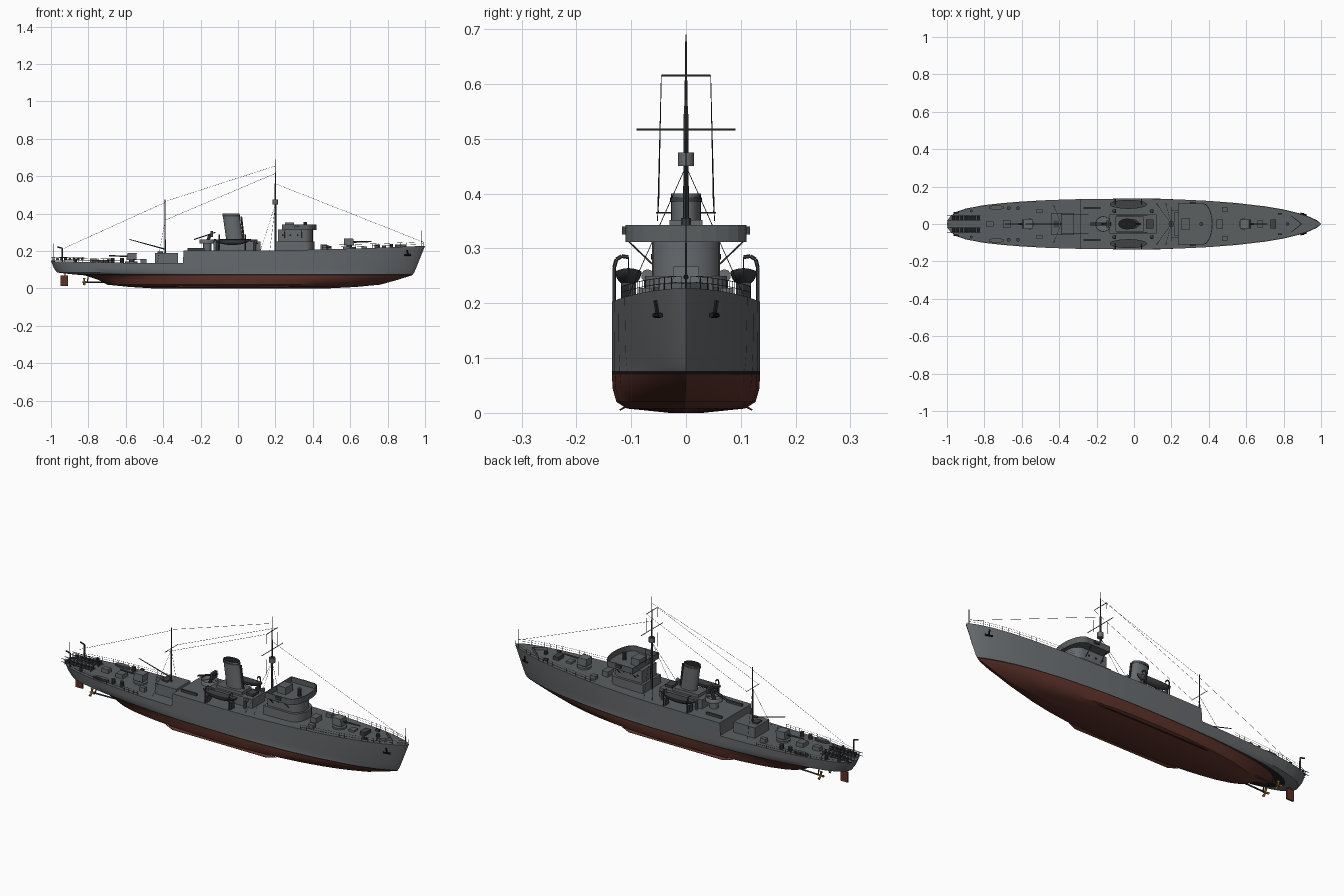
import bpy, bmesh, math
from mathutils import Vector, Matrix

if "Cube" in bpy.data.objects:
    bpy.data.objects.remove(bpy.data.objects["Cube"])

def material(name, r, g, b):
    m = bpy.data.materials.new(name)
    m.use_nodes = True
    m.diffuse_color = (r, g, b, 1)
    m.node_tree.nodes["Principled BSDF"].inputs["Base Color"].default_value = (r, g, b, 1)
    return m

GREY = material("hull grey", .135, .145, .155)
DECK = material("deck grey", .105, .115, .12)
RED = material("bottom red", .11, .032, .022)
BLACK = material("black", .012, .012, .013)
DARK = material("dark fittings", .05, .054, .058)
BRASS = material("brass", .42, .22, .05)

def finish(name, bm, mats, smooth=False):
    bmesh.ops.recalc_face_normals(bm, faces=bm.faces[:])
    me = bpy.data.meshes.new(name)
    bm.to_mesh(me)
    bm.free()
    for m in mats:
        me.materials.append(m)
    ob = bpy.data.objects.new(name, me)
    bpy.context.collection.objects.link(ob)
    if smooth:
        bpy.ops.object.select_all(action='DESELECT')
        ob.select_set(True)
        bpy.context.view_layer.objects.active = ob
        bpy.ops.object.shade_smooth_by_angle(angle=math.radians(35))
    return ob

def prism(name, outline, z0, z1, mat=GREY, top=DECK, dx=0, scale=1, open_top=False, smooth=False):
    """Extruded plan outline; dx rakes the top and scale tapers it."""
    bm = bmesh.new()
    cx = sum(p[0] for p in outline) / len(outline)
    cy = sum(p[1] for p in outline) / len(outline)
    lo = [bm.verts.new((x, y, z0)) for x, y in outline]
    hi = [bm.verts.new((cx + (x - cx) * scale + dx, cy + (y - cy) * scale, z1)) for x, y in outline]
    n = len(lo)
    bm.faces.new(lo)
    for i in range(n):
        bm.faces.new((lo[i], lo[(i + 1) % n], hi[(i + 1) % n], hi[i]))
    if not open_top:
        bm.faces.new(hi).material_index = 1
    ob = finish(name, bm, [mat, top], smooth)
    if open_top:
        mod = ob.modifiers.new("thickness", 'SOLIDIFY')
        mod.thickness = .004
    return ob

def rect(x0, x1, w, cy=0):
    return [(x0, cy - w), (x1, cy - w), (x1, cy + w), (x0, cy + w)]

def oval(cx, cy, rx, ry, n=20):
    return [(cx + rx * math.cos(math.tau * i / n), cy + ry * math.sin(math.tau * i / n)) for i in range(n)]

def round_front(x0, x1, w, r, n=12):
    arc = [(x1 - r + r * math.cos(a), w * math.sin(a))
           for a in (math.pi * (i / n - .5) for i in range(n + 1))]
    return [(x0, -w)] + arc + [(x0, w)]

def rods(name, segments, r, mat=DARK, r2=None, sides=6):
    """One object made of straight rods between pairs of points."""
    bm = bmesh.new()
    for a, b in segments:
        a, b = Vector(a), Vector(b)
        d = b - a
        mtx = Matrix.Translation((a + b) / 2) @ d.to_track_quat('Z', 'Y').to_matrix().to_4x4()
        bmesh.ops.create_cone(bm, cap_ends=True, segments=sides, radius1=r,
                              radius2=r if r2 is None else r2, depth=d.length, matrix=mtx)
    return finish(name, bm, [mat], sides > 6)

def path(*pts):
    return list(zip(pts, pts[1:]))

# Hull plan curve: station and fraction of full half breadth
PLAN = [(-1, 0), (-.995, .17), (-.98, .32), (-.95, .48), (-.9, .61), (-.8, .75), (-.7, .83), (-.6, .89),
        (-.45, .95), (-.29, .985), (-.1, 1), (.1, 1), (.25, .97), (.4, .915), (.55, .83), (.7, .7),
        (.8, .575), (.88, .43), (.94, .28), (.975, .16), (.992, .07), (1, 0)]
STEP = -.29

def half_breadth(x):
    for (a, fa), (b, fb) in path(*PLAN):
        if a <= x <= b:
            return .135 * (fa + (fb - fa) * (x - a) / (b - a))
    return 0

def deck(x, fore=None):
    fore = x > STEP if fore is None else fore
    if fore:
        return .203 + .025 * max(0, (x - .1) / .9) ** 1.6
    return .135 + .011 * ((STEP - x) / .71) ** 2

# Hull levels: height, stern x, bow x, half breadth, fineness
LEVELS = [(None, -1, 1, .135, 1), (.11, -.985, .953, .135, 1.1), (.085, -.968, .942, .135, 1.2),
          (.076, -.89, .936, .135, 1.25), (.07, -.82, .93, .135, 1.3), (.045, -.745, .85, .134, 1.4),
          (.02, -.70, .76, .127, 1.5), (.008, -.58, .63, .108, 1.6), (0, -.45, .48, .03, 1.7)]
stations = []
for s, f in PLAN:
    stations += [(s, f, False), (s, f, True)] if s == STEP else [(s, f, s > STEP)]
bm = bmesh.new()
grid = []
for s, f, fore in stations:
    col = []
    for z, xs, xb, w, e in LEVELS:
        x = xs + (s + 1) / 2 * (xb - xs)
        z = deck(s, fore) if z is None else z
        col.append([bm.verts.new((x, side * w * f ** e, z)) for side in (-1, 1)])
    grid.append(col)
for a, b in path(*grid):
    for j in range(len(LEVELS) - 1):
        for k in (0, 1):
            face = bm.faces.new((a[j][k], b[j][k], b[j + 1][k], a[j + 1][k]))
            face.material_index = 0 if j < 3 else 2 if j == 3 else 1
    bm.faces.new((a[0][0], a[0][1], b[0][1], b[0][0])).material_index = 3 if a[0][0].co.x < b[0][0].co.x else 0
    bm.faces.new((a[-1][0], a[-1][1], b[-1][1], b[-1][0])).material_index = 1
bmesh.ops.remove_doubles(bm, verts=bm.verts[:], dist=.00005)
finish("hull", bm, [GREY, RED, BLACK, DECK], True)

# Deck edge railings
def railing(name, x0, x1, n, h):
    segs = []
    for side in (-1, 1):
        xs = [x0 + (x1 - x0) * i / n for i in range(n + 1)]
        base = [Vector((x, side * (half_breadth(x) - .002), deck(x))) for x in xs]
        segs += [(p, p + Vector((0, 0, h))) for p in base]
        for k in (.5, 1):
            segs += path(*[p + Vector((0, 0, h * k)) for p in base])
    rods(name, segs, .0006, DARK, sides=4)
railing("forecastle_railing", .45, .99, 18, .022)
railing("quarterdeck_railing", -.99, -.5, 18, .02)

# Bridge: lower house, wheelhouse and open winged platform
prism("bridge_base", round_front(.2, .41, .075, .05), .2, .25, smooth=True)
prism("wheelhouse", round_front(.215, .4, .062, .05), .25, .315, smooth=True)
prism("bridge_platform", round_front(.235, .42, .11, .05), .312, .343, DECK, open_top=True)
prism("chart_table", rect(.25, .3, .03), .315, .352)
prism("compass_stand", oval(.36, 0, .01, .01, 10), .315, .355, DARK, DARK)
for side in (-1, 1):
    prism("bridge_wing_light", rect(.3, .33, .004, side * .113), .325, .34, DARK, DARK)
    rods("bridge_portholes", [((x, side * .061, .285), (x, side * .064, .285)) for x in (.24, .28, .32)],
         .005, BLACK, sides=10)
    rods("platform_struts", [((x, side * .06, .27), (x, side * .105, .313)) for x in (.25, .34)], .0015)

# Engine casing and raked funnel
prism("engine_casing", rect(-.13, .12, .052), .2, .25)
prism("casing_top", rect(-.1, .05, .04), .25, .265)
prism("funnel", oval(-.018, 0, .045, .027, 24), .26, .4, GREY, BLACK, dx=-.02, smooth=True)
prism("funnel_rim", oval(-.037, 0, .047, .029, 24), .385, .393, DARK, DARK, smooth=True)
prism("steam_pipe", oval(.032, 0, .005, .005, 8), .26, .385, DARK, BLACK, dx=-.015)
prism("casing_skylight", rect(.065, .105, .025), .25, .262, DARK, DARK)
for side in (-1, 1):
    for x in (-.11, .09):
        rods("ventilator", [((x, side * .07, .2), (x, side * .07, .245))], .007, GREY, sides=10)
        rods("ventilator_cowl", [((x - .004, side * .07, .248), (x + .012, side * .07, .25))], .008, GREY, .012, 10)

# Anti-aircraft gun platform abaft the funnel
prism("gun_platform_trunk", oval(-.165, 0, .022, .022, 14), .2, .24, smooth=True)
prism("gun_platform_tub", oval(-.165, 0, .042, .042, 20), .24, .262, open_top=True, smooth=True)
rods("light_gun_mount", [((-.165, 0, .24), (-.15, 0, .288))], .009, DARK, sides=8)
rods("light_gun_barrels", [((-.12, y, .3), (-.235, y, .262)) for y in (-.006, .006)], .003)
prism("light_gun_shield", rect(-.148, -.134, .02), .275, .308, DARK, DARK)

# Ship's boats with davits
for side in (-1, 1):
    bm = bmesh.new()
    bmesh.ops.create_uvsphere(bm, u_segments=20, v_segments=12, radius=1)
    geom = bm.verts[:] + bm.edges[:] + bm.faces[:]
    bmesh.ops.bisect_plane(bm, geom=geom, plane_co=(0, 0, 0), plane_no=(0, 0, 1), clear_outer=True)
    bmesh.ops.holes_fill(bm, edges=[e for e in bm.edges if e.is_boundary])
    for v in bm.verts:
        v.co = Vector((v.co.x * .1 - .03, v.co.y * .024 + side * .105, v.co.z * .026 + .258 + .006 * v.co.x ** 2))
    finish("ship_boat", bm, [DARK], True)
    for x in (-.1, .04):
        rods("boat_davit", path((x, side * .131, .2), (x, side * .131, .265), (x, side * .127, .28),
                                (x, side * .117, .286), (x, side * .105, .284)), .0035)
        rods("boat_fall", [((x, side * .105, .284), (x, side * .105, .255))], .001)
        prism("boat_chock", rect(x - .004, x + .004, .014, side * .105), .2, .238, DARK, DARK)

# Deck guns; aim is +1 forward, -1 aft
def deck_gun(name, x, aim):
    z = deck(x)
    prism(name + "_base", oval(x, 0, .034, .034), z - .002, z + .008, smooth=True)
    prism(name + "_pedestal", oval(x, 0, .014, .014, 12), z, z + .035, DARK, DARK)
    prism(name + "_shield", rect(x - .027, x + .027, .025), z + .016, z + .054, GREY, GREY, dx=-.004 * aim, scale=.92)
    rods(name + "_barrel", [((x, 0, z + .035), (x + .12 * aim, 0, z + .038))], .005, DARK, .003, 10)
deck_gun("fore_gun", .595, 1)
deck_gun("aft_gun", -.57, -1)

# Aft deckhouse, boom and winch
prism("aft_deckhouse", rect(-.445, -.32, .06), .132, .19)
prism("aft_house_hatch", rect(-.43, -.4, .02), .19, .198, DARK, DARK)
rods("cargo_boom", [((-.39, 0, .21), (-.58, 0, .262))], .0035, DARK, .002)

# Masts, yards and rigging
rods("main_mast", [((.2, 0, .2), (.2, 0, .56))], .0065, DARK, .004, 10)
rods("main_topmast", [((.2, 0, .55), (.2, 0, .69))], .003, DARK, .0012)
prism("crows_nest", oval(.2, 0, .015, .015, 14), .45, .475, GREY, DARK, smooth=True)
rods("main_yards", [((.2, -.09, .517), (.2, .09, .517)), ((.2, -.045, .615), (.2, .045, .615))], .0018)
rods("aft_mast", [((-.39, 0, .14), (-.39, 0, .475))], .005, DARK, .002, 10)
rods("aft_yard", [((-.39, -.055, .365), (-.39, .055, .365))], .0015)
stays = [((.2, 0, .56), (.985, 0, .25)), ((-.39, 0, .46), (-.93, 0, .215))]
for s in (-1, 1):
    stays += [((.2, s * .045, .655 - .04), (-.39, s * .05, .365)),
              ((.2, s * .045, .615), (.2, s * .052, .35)),
              ((.2, 0, .45), (.12, s * .11, .203)), ((.2, 0, .45), (.17, s * .11, .203)),
              ((-.39, 0, .36), (-.43, s * .1, .14))]
stays.append(((.2, 0, .655), (-.39, 0, .465)))
rods("rigging", stays, .0007, DARK, sides=4)
rods("flag_staffs", [((.982, 0, .225), (.982, 0, .31)), ((-.985, 0, .14), (-.985, 0, .24))], .0014)

# Foredeck fittings
for side in (-1, 1):
    prism("breakwater", [(.9, 0), (.845, side * .042), (.84, side * .042), (.893, 0)], .215, .236)
    prism("mooring_bitts", rect(.77, .79, .005, side * .055), .21, .229, DARK, DARK)
    prism("ready_locker", rect(.47, .5, .012, side * .075), .2, .228)
    rods("anchor_shank", [((.905, side * .056, .205), (.908, side * .051, .175))], .004, BLACK)
    rods("anchor_flukes", [((.89, side * .057, .178), (.924, side * .046, .178))], .005, BLACK)
prism("windlass", rect(.73, .76, .025), .21, .236, DARK, DARK)
prism("fore_hatch", rect(.66, .69, .018), .205, .225)
prism("capstan", oval(.82, 0, .009, .009, 10), .215, .238, DARK, DARK)
prism("fore_locker", rect(.44, .475, .025), .2, .235)

# Quarterdeck: charge racks, throwers, floats and hatches
for side in (-1, 1):
    y = side * .033
    rods("charge_rack", [((-1, y + o, z), (-.82, y + o, z)) for o in (-.013, .013) for z in (.15, .166)]
         + [((x, y + o, .14), (x, y + o, .166)) for o in (-.013, .013) for x in (-.98, -.93, -.88, -.83)], .0018)
    rods("depth_charges", [((-.965 + .022 * i, y - .011, .156), (-.965 + .022 * i, y + .011, .156))
                           for i in range(7)], .008, DARK, sides=10)
    rods("stern_davit", path((-.94, side * .06, .14), (-.94, side * .06, .215), (-.965, side * .06, .222)), .004)
    prism("life_float", oval(-.735, side * .088, .042, .012, 16), .138, .152, DARK, DECK)
    for x in (-.67, -.62):
        prism("charge_thrower", oval(x, side * .085, .01, .01, 10), .135, .162, DARK, DARK)
    prism("ammunition_locker", rect(-.52, -.49, .011, side * .07), .135, .158)
    prism("smoke_canister", oval(-.87, side * .07, .008, .008, 8), .138, .16, DARK, DARK)
    prism("stowed_spar", rect(-.27, -.18, .005, side * .085), .2, .215, DARK, DARK)
for x, w in ((-.68, .022), (-.77, .014)):
    prism("aft_hatch", rect(x - .02, x + .02, w), .135, .16)

# Rudder, propellers, shafts and bilge keels
prism("rudder", rect(-.948, -.908, .004), .014, .07, RED, RED)
rods("rudder_stock", [((-.925, 0, .06), (-.925, 0, .1))], .004, RED)
for side in (-1, 1):
    y = side * .045
    rods("propeller_shaft", [((-.825, y, .034), (-.6, y * .8, .034))], .004, DARK, sides=8)
    rods("shaft_bracket", [((-.805, y, .034), (-.8, y * .6, .078))], .003, RED)
    rods("propeller_hub", [((-.81, y, .034), (-.835, y, .034))], .006, BRASS, .003, 8)
    blades = [(math.sin(a), math.cos(a)) for a in (0, math.tau / 3, -math.tau / 3)]
    rods("propeller_blades", [((-.822, y, .034), (-.822, y + .022 * p, .034 + .022 * q)) for p, q in blades],
         .003, BRASS, .007)
    bm = bmesh.new()
    bm.faces.new([bm.verts.new((x, side * yy, z)) for x, yy, z in
                  ((-.35, .105, .012), (.3, .105, .012), (.25, .12, .004), (-.3, .12, .004))])
    finish("bilge_keel", bm, [RED]).modifiers.new("thickness", 'SOLIDIFY').thickness = .003
